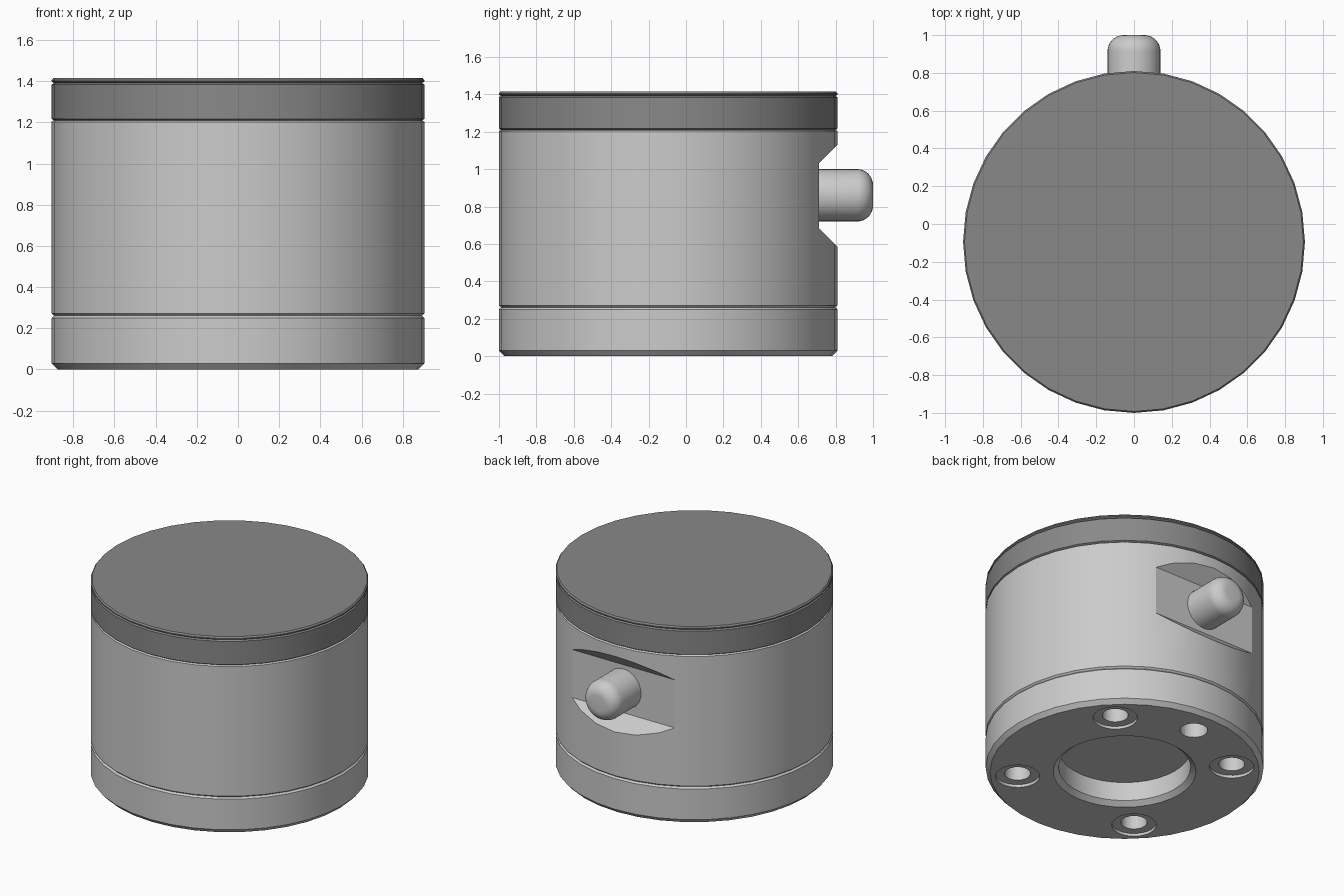
import bpy, bmesh
from math import sin, cos, pi, radians
from mathutils import Matrix, Vector

cube = bpy.data.objects.get("Cube")
if cube:
    bpy.data.objects.remove(cube, do_unlink=True)

AXIS_Y = -0.095   # centre of the round housing
R = 0.905         # housing radius


def material(name, value):
    m = bpy.data.materials.new(name)
    m.use_nodes = True
    colour = (value, value, value, 1)
    m.diffuse_color = colour
    m.node_tree.nodes["Principled BSDF"].inputs["Base Color"].default_value = colour
    return m


light_grey = material("light grey metal", 0.6)
dark_grey = material("dark grey cover", 0.25)


def make_object(name, bm, mat=None):
    bmesh.ops.recalc_face_normals(bm, faces=bm.faces)
    mesh = bpy.data.meshes.new(name)
    bm.to_mesh(mesh)
    bm.free()
    obj = bpy.data.objects.new(name, mesh)
    bpy.context.collection.objects.link(obj)
    if mat:
        mesh.materials.append(mat)
    return obj


def lathe(name, profile, mat=None, sides=36, matrix=Matrix()):
    """Revolve (radius, height) points that start and end on the axis."""
    bm = bmesh.new()
    rings = []
    for r, z in profile:
        count = sides if r > 0 else 1
        rings.append([bm.verts.new(matrix @ Vector((r * cos(2 * pi * i / sides),
                                                    r * sin(2 * pi * i / sides), z)))
                      for i in range(count)])
    for a, b in zip(rings, rings[1:]):
        for i in range(sides):
            j = (i + 1) % sides
            if len(a) == 1:
                bm.faces.new((a[0], b[i], b[j]))
            elif len(b) == 1:
                bm.faces.new((a[i], a[j], b[0]))
            else:
                bm.faces.new((a[i], a[j], b[j], b[i]))
    return make_object(name, bm, mat)


def prism_x(name, section, half_width):
    """Extrude a (y, z) outline along x."""
    bm = bmesh.new()
    face = bm.faces.new([bm.verts.new((-half_width, y, z)) for y, z in section])
    side = bmesh.ops.extrude_face_region(bm, geom=[face])
    verts = [v for v in side["geom"] if isinstance(v, bmesh.types.BMVert)]
    bmesh.ops.translate(bm, verts=verts, vec=(2 * half_width, 0, 0))
    return make_object(name, bm)


def activate(obj):
    bpy.ops.object.select_all(action='DESELECT')
    obj.select_set(True)
    bpy.context.view_layer.objects.active = obj


def cut(obj, cutter):
    mod = obj.modifiers.new("cut", 'BOOLEAN')
    mod.operation = 'DIFFERENCE'
    mod.solver = 'EXACT'
    mod.object = cutter
    cutter.hide_render = True
    activate(obj)
    bpy.ops.object.modifier_apply(modifier=mod.name)
    bpy.data.objects.remove(cutter, do_unlink=True)


def smooth(obj):
    activate(obj)
    bpy.ops.object.shade_smooth_by_angle(angle=radians(25))


centre = Matrix.Translation((0, AXIS_Y, 0))

# Housing with chamfered foot, V groove and a round recess underneath
housing = lathe("housing", [
    (0, 0.165), (0.43, 0.165), (0.43, 0.03), (0.465, 0), (R - 0.028, 0), (R, 0.03),
    (R, 0.25), (R - 0.012, 0.261), (R, 0.272), (R, 1.203), (R - 0.01, 1.21), (0, 1.21),
], light_grey, matrix=centre)

# Flat pocket with sloped top and bottom across the back
cut(housing, prism_x("pocket_cutter", [
    (0.71, 0.685), (0.71, 1.03), (0.91, 1.23 - 0.001), (0.91, 0.485)], 0.7))

# Four counterbored screw holes and one plain locating hole
for k in range(4):
    a = radians(45 + 90 * k)
    place = Matrix.Translation((0.7 * cos(a), AXIS_Y + 0.7 * sin(a), 0))
    cut(housing, lathe("screw_cutter", [
        (0, -0.05), (0.145, -0.05), (0.145, 0.02), (0.085, 0.02), (0.085, 0.22), (0, 0.22)],
        sides=24, matrix=place))
cut(housing, lathe("locating_cutter", [
    (0, -0.05), (0.09, -0.05), (0.09, 0.22), (0, 0.22)],
    sides=24, matrix=Matrix.Translation((0, AXIS_Y + 0.7, 0))))
smooth(housing)

# Dark cover with a fine groove under its top rim
cover = lathe("cover", [
    (0, 1.21), (R - 0.01, 1.21), (R, 1.217), (R, 1.384), (R - 0.01, 1.391),
    (R, 1.398), (R, 1.405), (R - 0.008, 1.415), (0, 1.415)], dark_grey, matrix=centre)
smooth(cover)

# Rounded connector pin pointing backwards out of the pocket
fillet = 0.085
pin_profile = [(0, 0.70), (0.14, 0.70)]
for i in range(9):
    t = pi / 2 * i / 8
    pin_profile.append((0.14 - fillet + fillet * cos(t), 1 - fillet + fillet * sin(t)))
pin_profile.append((0, 1))
pin = lathe("connector_pin", pin_profile, light_grey, 32,
            Matrix.Translation((0, 0, 0.86)) @ Matrix.Rotation(-pi / 2, 4, 'X'))
smooth(pin)
